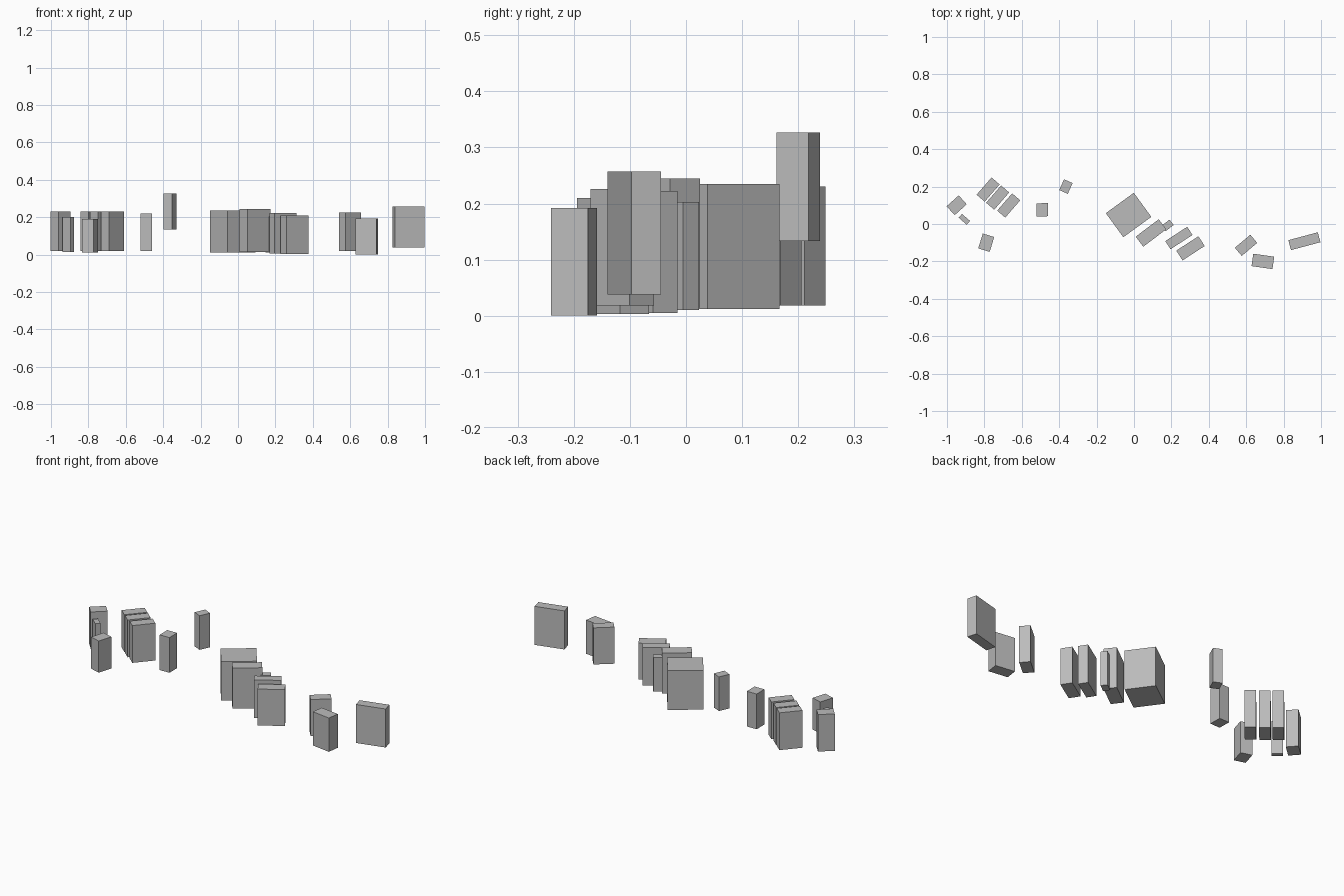
import bpy
from math import radians
from mathutils import Matrix, Vector

default_cube = bpy.data.objects.get("Cube")
if default_cube:
    bpy.data.objects.remove(default_cube, do_unlink=True)

# One plain grey for every block
stone = bpy.data.materials.new("stone_grey")
stone.use_nodes = True
grey = (0.5, 0.5, 0.5, 1)
stone.diffuse_color = grey
stone.node_tree.nodes["Principled BSDF"].inputs["Base Color"].default_value = grey


def add_block(name, center, size, angle, bottom, top):
    """Upright block with its length turned by angle from the x axis."""
    bpy.ops.mesh.primitive_cube_add(size=1)
    block = bpy.context.object
    block.name = block.data.name = name
    place = Matrix.Translation(Vector((*center, (bottom + top) / 2)))
    turn = Matrix.Rotation(radians(angle), 4, "Z")
    scale = Matrix.Diagonal((*size, top - bottom, 1))
    block.data.transform(place @ turn @ scale)
    block.data.materials.append(stone)
    return block


# Western group of buildings
add_block("west_corner_block", (-.948, .1), (.087, .064), 42, .02, .23)
add_block("west_narrow_block", (-.907, .025), (.057, .027), -41, .015, .2)
add_block("west_front_block", (-.79, -.1), (.083, .064), 73, .01, .19)

# Row of three parallel slabs
for label, center in (("rear", (-.78, .184)), ("middle", (-.729, .141)), ("near", (-.67, .099))):
    add_block("slab_row_" + label, center, (.122, .057), 49, .018, .23)

# Separate towers
add_block("lone_tower", (-.491, .076), (.061, .07), 1, .02, .22)
add_block("raised_tower", (-.364, .2), (.063, .05), 66, .133, .327)

# Central group stepping down to the east
add_block("main_block", (-.029, .048), (.185, .159), 36, .012, .235)
add_block("central_tall_block", (.091, -.048), (.154, .067), 37, .015, .245)
add_block("central_small_block", (.179, -.008), (.055, .036), 38, .01, .203)
add_block("central_step_block", (.24, -.075), (.14, .052), 33, .005, .222)
add_block("central_end_block", (.302, -.13), (.141, .062), 33, .003, .21)

# Eastern group
add_block("east_rear_block", (.599, -.114), (.108, .057), 40, .018, .226)
add_block("east_front_block", (.689, -.2), (.113, .067), -8, 0, .192)
add_block("east_end_block", (.911, -.092), (.163, .055), 15, .038, .257)
